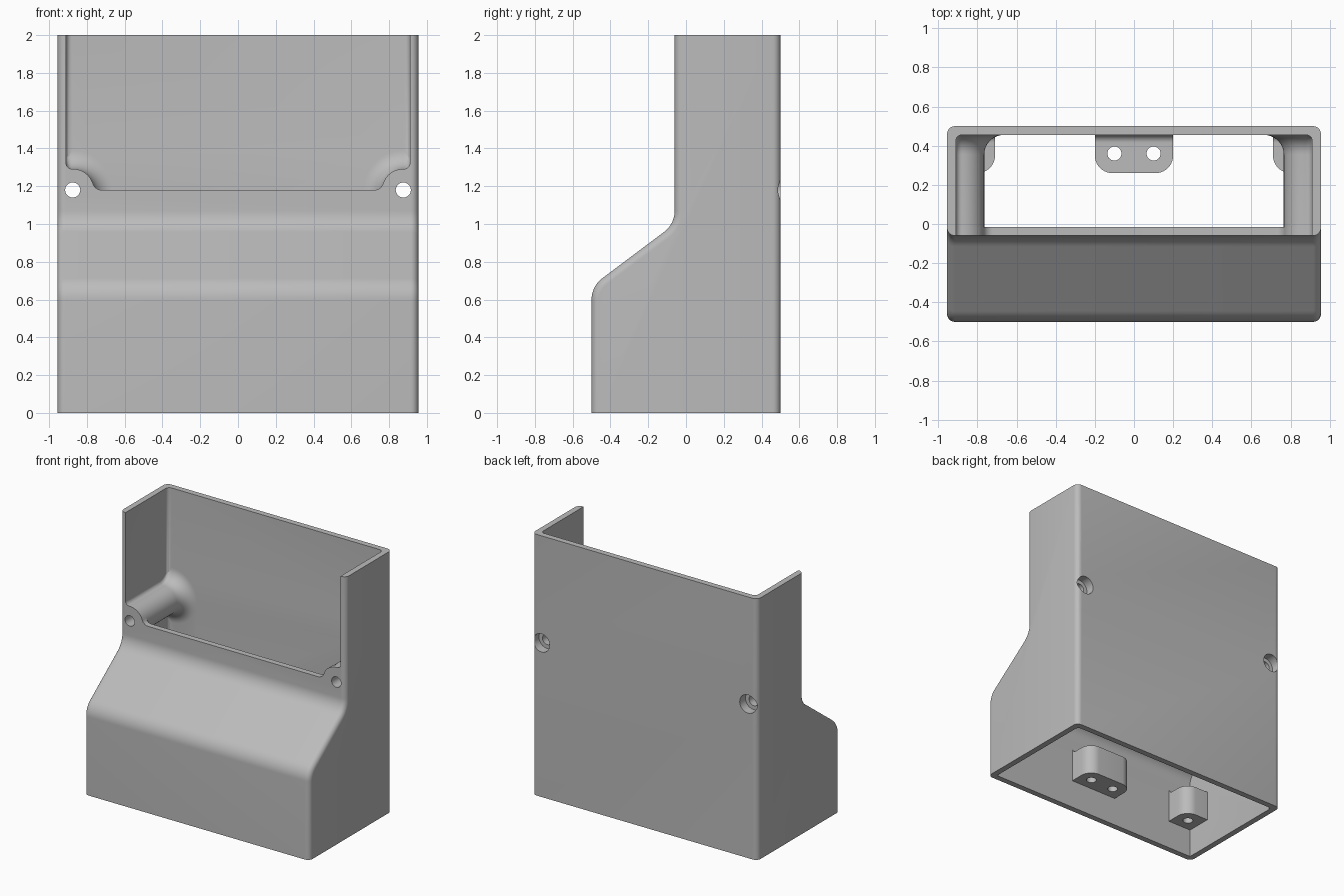
import bpy, bmesh
from math import sin, cos, tan, pi, radians, sqrt, atan2
from mathutils import Vector

if "Cube" in bpy.data.objects:
    bpy.data.objects.remove(bpy.data.objects["Cube"])

W, WALL = 0.955, 0.045          # half width and wall thickness
IN = W - WALL                   # inner half width
BX, BZ, BR = 0.875, 1.18, 0.11  # screw boss centre and radius


def arc(cx, cy, r, a0, a1, n=10):
    return [(cx + r * cos(a0 + (a1 - a0) * i / n), cy + r * sin(a0 + (a1 - a0) * i / n))
            for i in range(n + 1)]


def rounded(points, n=10):
    """Polygon from (u, v, radius) corners, rounding those with a radius."""
    out = []
    for i, (u, v, r) in enumerate(points):
        p = Vector((u, v))
        if not r:
            out.append((u, v))
            continue
        a = (Vector(points[i - 1][:2]) - p).normalized()
        b = (Vector(points[(i + 1) % len(points)][:2]) - p).normalized()
        half = a.angle(b) / 2
        c = p + (a + b).normalized() * r / sin(half)
        s, e = p + a * r / tan(half) - c, p + b * r / tan(half) - c
        a0 = atan2(s.y, s.x)
        d = (atan2(e.y, e.x) - a0 + pi) % (2 * pi) - pi
        out += arc(c.x, c.y, r, a0, a0 + d, n)
    return out


def loft(name, sections, axis):
    """Solid through matching outlines; sections are (offset along axis, outline)."""
    place = {"x": lambda u, v, t: (t, u, v), "y": lambda u, v, t: (u, t, v),
             "z": lambda u, v, t: (u, v, t)}[axis]
    bm = bmesh.new()
    rings = [[bm.verts.new(place(u, v, t)) for u, v in outline] for t, outline in sections]
    for a, b in zip(rings, rings[1:]):
        for i in range(len(a)):
            bm.faces.new((a[i - 1], a[i], b[i], b[i - 1]))
    bm.faces.new(rings[0])
    bm.faces.new(rings[-1])
    bmesh.ops.recalc_face_normals(bm, faces=bm.faces)
    me = bpy.data.meshes.new(name)
    bm.to_mesh(me)
    bm.free()
    ob = bpy.data.objects.new(name, me)
    bpy.context.collection.objects.link(ob)
    return ob


def prism(name, outline, lo, hi, axis):
    return loft(name, [(lo, outline), (hi, outline)], axis)


def round_edges(ob, width, rule):
    bm = bmesh.new()
    bm.from_mesh(ob.data)
    edges = [e for e in bm.edges if rule(*(v.co for v in e.verts))]
    bmesh.ops.bevel(bm, geom=edges, offset=width, segments=6, profile=0.5, affect="EDGES")
    bm.to_mesh(ob.data)
    bm.free()


def combine(ob, tool, operation):
    mod = ob.modifiers.new(tool.name, "BOOLEAN")
    mod.object, mod.operation, mod.solver = tool, operation, "EXACT"
    bpy.context.view_layer.objects.active = ob
    bpy.ops.object.modifier_apply(modifier=mod.name)
    bpy.data.objects.remove(tool)


# Outer body: side profile with a sloped shoulder, rounded along its side rims
body = prism("housing", rounded([(-0.5, 0, 0), (-0.5, 0.67, 0.14), (-0.06, 1.0, 0.14),
                                 (-0.06, 2, 0), (0.5, 2, 0), (0.5, 0, 0)]), -W, W, "x")
round_edges(body, 0.04, lambda a, b: abs(a.x - b.x) < 1e-4 and abs(a.z - b.z) > 1e-4)

# Hollow through from top to bottom
cavity = prism("cavity", rounded([(-0.455, -0.1, 0), (-0.455, 0.647, 0.095), (-0.015, 0.978, 0.185),
                                  (-0.015, 2.1, 0), (0.455, 2.1, 0), (0.455, -0.1, 0)]), -IN, IN, "x")
round_edges(cavity, 0.03, lambda a, b: abs(a.x - b.x) < 1e-4 and min(a.y, b.y) > 0.45)
combine(body, cavity, "DIFFERENCE")

# Front opening, its lower corners curving around the screw bosses
R, F, edge = BR + 0.002, 0.05, IN + 0.0005
d = sqrt((R + F) ** 2 - F ** 2)
t = atan2(F, -d)
half = [(edge, 2.1)] + arc(edge - 0.03, BZ + R + 0.03, 0.03, 0, -pi / 2)
half += arc(BX, BZ, R, pi / 2, t) + arc(BX - d, BZ + F, F, t - pi, -pi / 2)[1:]
opening = half + [(-u, v) for u, v in reversed(half)]
combine(body, prism("front_opening", opening, -0.2, 0.0, "y"), "DIFFERENCE")


# Screw bosses running front to back, flaring into the back wall
def boss_outline(r, s):
    top = [(0.93, r + 0.03)] + arc(IN - 0.03 + 0.0005, r + 0.03, 0.03, 0, -pi / 2, 6)
    top += arc(BX, 0, r, pi / 2, pi, 14)
    pts = top + [(u, -v) for u, v in reversed(top[:-1])]
    return [(s * u, BZ + v) for u, v in pts]


flare = [(0.355 + 0.1 * sin(a), BR + 0.1 * (1 - cos(a)))
         for a in [radians(10 * i) for i in range(10)]]
for s in (-1, 1):
    stations = [(-0.03, BR)] + flare + [(0.48, flare[-1][1])]
    combine(body, loft("boss", [(y, boss_outline(r, s)) for y, r in stations], "y"), "UNION")

# Mounting lugs low on the front and back walls, with a fillet over each
for f in (-1, 1):
    wall, tip = 0.475 * f, 0.26 * f
    for s in (-1, 0, 1):
        if s:
            x0, x1 = s * 0.71, s * 0.93
            outline = rounded([(x0, wall, 0), (x0, tip, 0.09), (x1, tip, 0), (x1, wall, 0)])
        else:
            x0, x1 = -0.2, 0.2
            outline = rounded([(x0, wall, 0), (x0, tip, 0.09), (x1, tip, 0.09), (x1, wall, 0)])
        combine(body, prism("lug", outline, 0.22, 0.45, "z"), "UNION")
        curve = [(f * y, z) for y, z in arc(0.415, 0.49, 0.04, -pi / 2, 0, 8)]
        strip = [(wall, 0.44), (f * 0.415, 0.44)] + curve + [(wall, 0.49)]
        combine(body, prism("lug_fillet", strip, min(x0, x1) + 0.001, max(x0, x1) - 0.001, "x"), "UNION")
    # Vertical screw holes in the lugs
    for x in (-0.81, -0.1, 0.1, 0.81):
        hole = arc(x, 0.36 * f, 0.036, 0, 2 * pi, 24)[:-1]
        combine(body, prism("lug_hole", hole, 0.1, 0.55, "z"), "DIFFERENCE")

# Long screw holes through the bosses, counterbored at the back
for s in (-1, 1):
    for r, y0 in ((0.04, -0.2), (0.07, 0.43)):
        hole = arc(s * BX, BZ, r, 0, 2 * pi, 32)[:-1]
        combine(body, prism("boss_hole", hole, y0, 0.6, "y"), "DIFFERENCE")

# Single grey finish
mat = bpy.data.materials.new("plain grey")
mat.use_nodes = True
colour = (0.5, 0.5, 0.5, 1)
mat.diffuse_color = colour
mat.node_tree.nodes["Principled BSDF"].inputs["Base Color"].default_value = colour
body.data.materials.clear()
body.data.materials.append(mat)
for poly in body.data.polygons:
    poly.material_index = 0

bpy.ops.object.select_all(action="DESELECT")
body.select_set(True)
bpy.context.view_layer.objects.active = body
bpy.ops.object.shade_smooth_by_angle(angle=radians(30))
